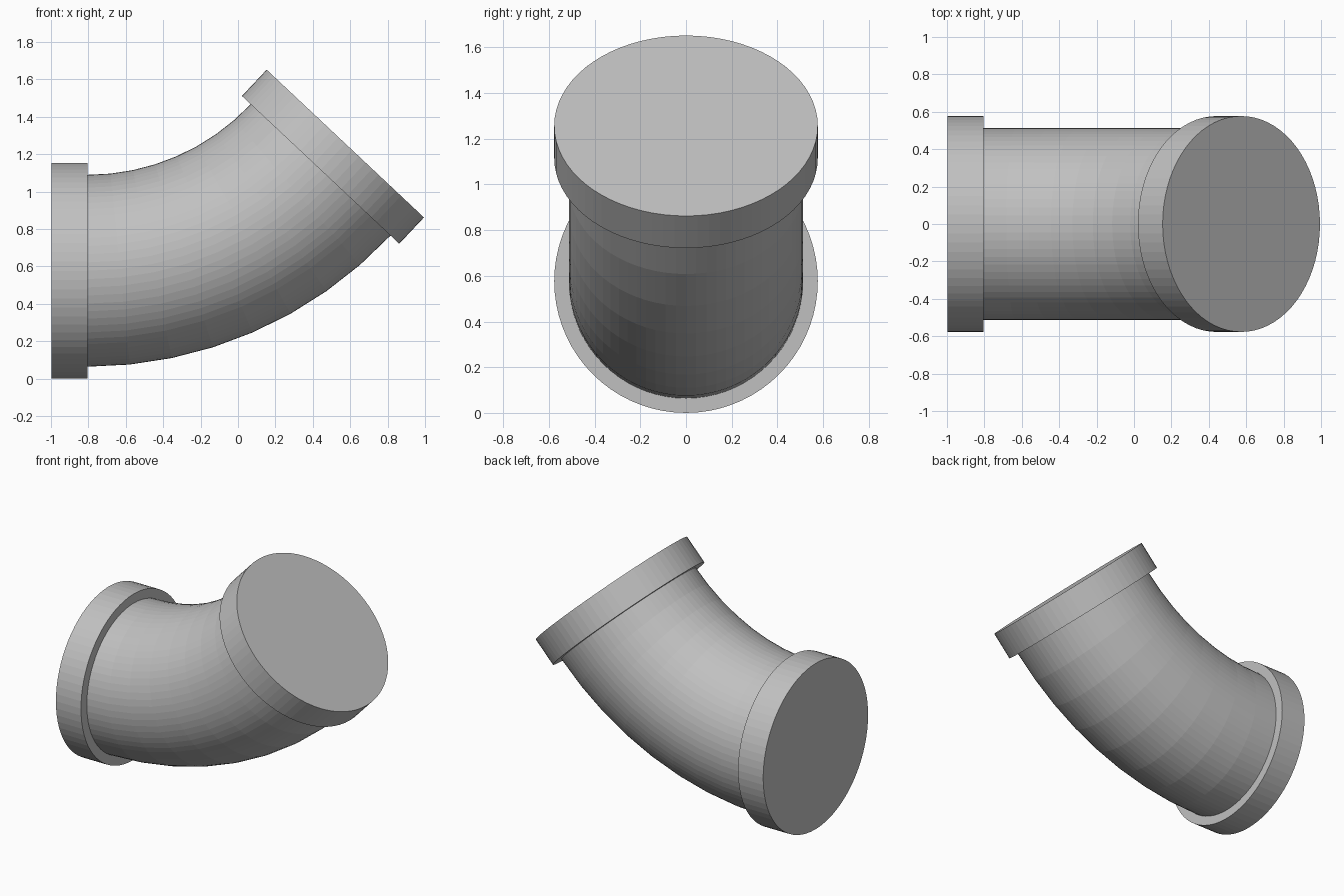
import bpy
import bmesh
from math import pi, sin, cos, radians
from mathutils import Vector

cube = bpy.data.objects.get("Cube")
if cube:
    bpy.data.objects.remove(cube, do_unlink=True)

SIDES = 72
BEND = radians(46.8)        # turn of the elbow
BEND_RADIUS = 1.71
PIPE_RADIUS = 0.513
COLLAR_RADIUS = 0.577
COLLAR_LENGTH = 0.193
START = Vector((-0.805, 0, COLLAR_RADIUS))

grey = bpy.data.materials.new("pipe grey")
grey.use_nodes = True
color = (0.53, 0.53, 0.53, 1)
grey.diffuse_color = color
grey.node_tree.nodes["Principled BSDF"].inputs["Base Color"].default_value = color


def on_bend(angle):
    """Centre and direction of the pipe at an angle along the bend."""
    centre = START + BEND_RADIUS * Vector((sin(angle), 0, 1 - cos(angle)))
    return centre, Vector((cos(angle), 0, sin(angle)))


def tube(name, stations):
    """Join circles of (centre, direction, radius) into a capped tube."""
    bm = bmesh.new()
    rings = []
    for centre, direction, radius in stations:
        side = Vector((0, 1, 0))
        up = direction.cross(side)
        rings.append([bm.verts.new(centre + radius * (cos(a) * side + sin(a) * up))
                      for a in (2 * pi * i / SIDES for i in range(SIDES))])
    for low, high in zip(rings, rings[1:]):
        for i in range(SIDES):
            j = (i + 1) % SIDES
            bm.faces.new((low[i], low[j], high[j], high[i]))
    bm.faces.new(rings[0][::-1])
    bm.faces.new(rings[-1])
    bmesh.ops.recalc_face_normals(bm, faces=bm.faces)
    mesh = bpy.data.meshes.new(name)
    bm.to_mesh(mesh)
    bm.free()
    mesh.materials.append(grey)
    obj = bpy.data.objects.new(name, mesh)
    bpy.context.collection.objects.link(obj)
    return obj


def collar(name, angle, outward):
    """Wide end ring, running outward from one end of the bend."""
    centre, direction = on_bend(angle)
    far = centre + direction * outward * COLLAR_LENGTH
    tube(name, [(centre, direction, COLLAR_RADIUS), (far, direction, COLLAR_RADIUS)])


# Curved pipe with flat facets
STEPS = 8
tube("elbow_pipe", [(*on_bend(BEND * i / STEPS), PIPE_RADIUS) for i in range(STEPS + 1)])

# Collars at both ends
collar("lower_collar", 0, -1)
collar("upper_collar", BEND, 1)
